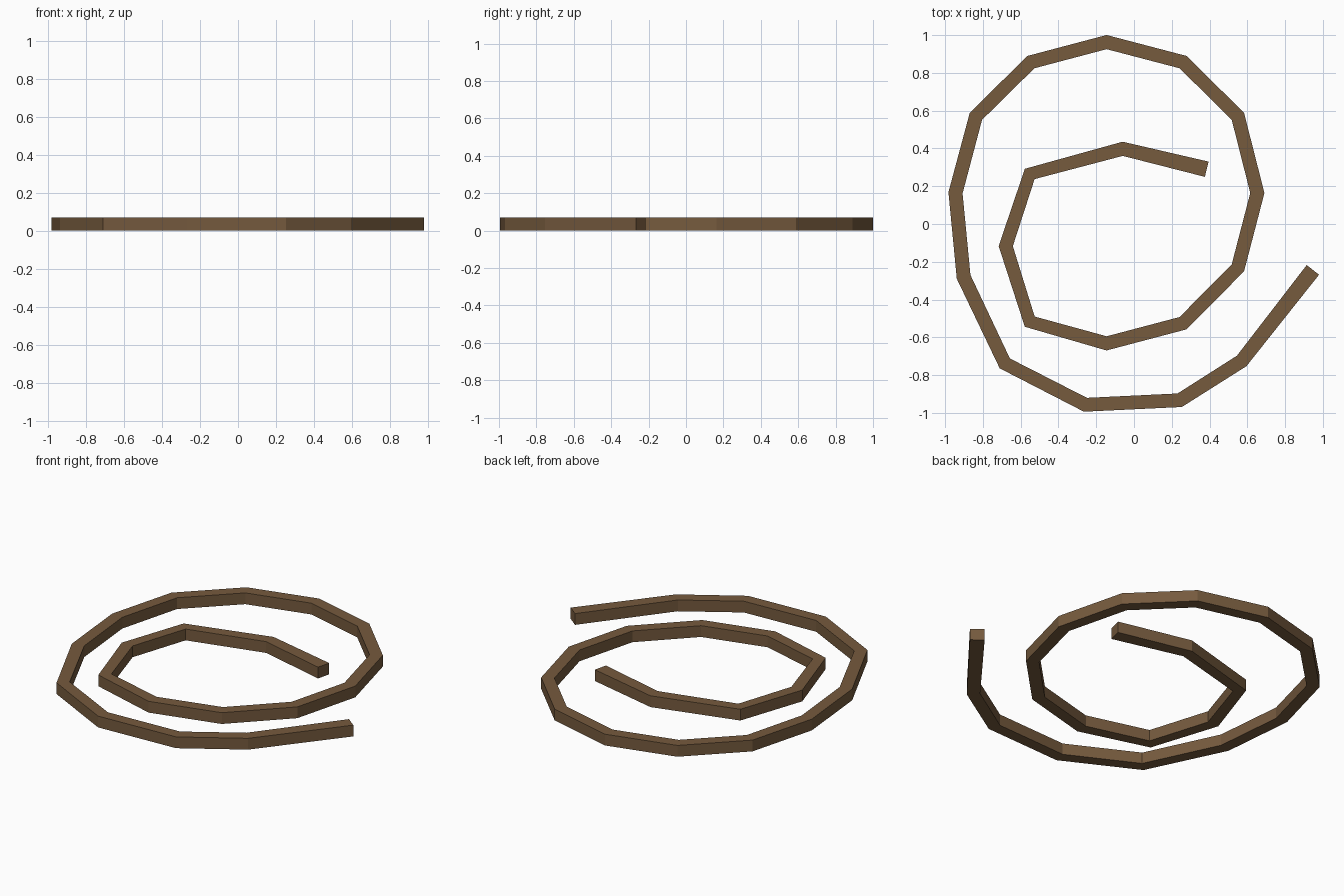
import bpy, bmesh
from mathutils import Vector

if "Cube" in bpy.data.objects:
    bpy.data.objects.remove(bpy.data.objects["Cube"])

WIDTH, END_WIDTH, HEIGHT = 0.075, 0.083, 0.07

# Centre line of the rail, from the inner end to the outer end
PATH = [(0.385, 0.29), (-0.06, 0.398), (-0.552, 0.265), (-0.679, -0.117),
        (-0.552, -0.517), (-0.145, -0.632), (0.26, -0.525), (0.55, -0.232),
        (0.653, 0.164), (0.55, 0.57), (0.26, 0.857), (-0.145, 0.963),
        (-0.546, 0.857), (-0.837, 0.57), (-0.945, 0.165), (-0.902, -0.28),
        (-0.684, -0.738), (-0.257, -0.957), (0.242, -0.933),
        (0.57, -0.725), (0.947, -0.243)]
pts = [Vector(p) for p in PATH]

wood = bpy.data.materials.new("brown wood")
wood.diffuse_color = (0.18, 0.103, 0.048, 1)
wood.use_nodes = True
wood.node_tree.nodes["Principled BSDF"].inputs["Base Color"].default_value = wood.diffuse_color

# Rectangular section swept along the centre line
bm = bmesh.new()
rings = []
for i, p in enumerate(pts):
    before = (p - pts[i - 1]).normalized() if i > 0 else Vector((0, 0))
    after = (pts[i + 1] - p).normalized() if i < len(pts) - 1 else Vector((0, 0))
    t = (before + after).normalized()
    w = END_WIDTH if i in (0, len(pts) - 1) else WIDTH
    side = Vector((-t.y, t.x)) * w / 2
    rings.append([bm.verts.new((p.x + s * side.x, p.y + s * side.y, z))
                  for s, z in ((-1, 0), (1, 0), (1, HEIGHT), (-1, HEIGHT))])
for a, b in zip(rings, rings[1:]):
    for k in range(4):
        n = (k + 1) % 4
        bm.faces.new((a[k], a[n], b[n], b[k]))

# End caps
bm.faces.new(rings[0])
bm.faces.new(rings[-1])
bmesh.ops.recalc_face_normals(bm, faces=bm.faces)

mesh = bpy.data.meshes.new("spiral_rail")
bm.to_mesh(mesh)
bm.free()
mesh.materials.append(wood)
bpy.context.collection.objects.link(bpy.data.objects.new("spiral_rail", mesh))
